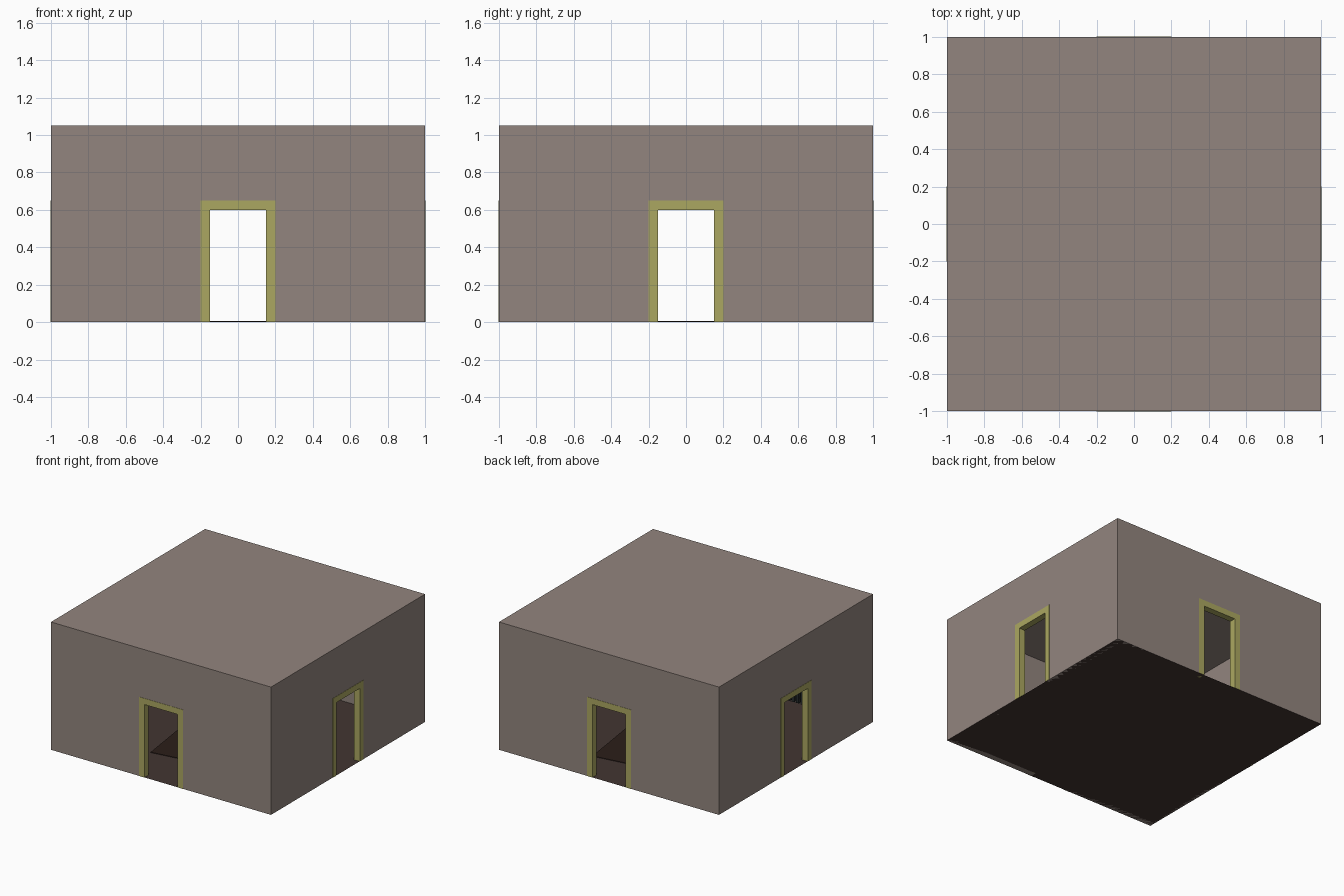
import bpy, bmesh
from math import radians
from mathutils import Matrix, Vector

if "Cube" in bpy.data.objects:
    bpy.data.objects.remove(bpy.data.objects["Cube"])


def material(name, rgb):
    m = bpy.data.materials.new(name)
    m.diffuse_color = (*rgb, 1)
    m.use_nodes = True
    m.node_tree.nodes["Principled BSDF"].inputs["Base Color"].default_value = m.diffuse_color
    return m


WALL = material("warm_grey_plaster", (0.29, 0.235, 0.21))
TRIM = material("olive_trim", (0.41, 0.39, 0.12))
FLOOR = material("dark_floor", (0.055, 0.036, 0.031))
RUG = material("dark_rug", (0.024, 0.013, 0.010))
IRON = material("dark_iron", (0.02, 0.025, 0.025))


def finish(name, bm, mat):
    me = bpy.data.meshes.new(name)
    bm.to_mesh(me)
    bm.free()
    me.materials.append(mat)
    ob = bpy.data.objects.new(name, me)
    bpy.context.collection.objects.link(ob)
    return ob


def add_box(bm, lo, hi):
    lo, hi = Vector(lo), Vector(hi)
    bmesh.ops.create_cube(bm, size=1, matrix=Matrix.Translation((lo + hi) / 2)
                          @ Matrix.Diagonal((*(hi - lo), 1)))


def slab(name, profile, y0, y1, angle, mat):
    """Extrude an x-z outline from y0 to y1, then turn it around z."""
    bm = bmesh.new()
    face = bm.faces.new([bm.verts.new((x, y0, z)) for x, z in profile])
    res = bmesh.ops.extrude_face_region(bm, geom=[face])
    moved = [v for v in res["geom"] if isinstance(v, bmesh.types.BMVert)]
    bmesh.ops.translate(bm, verts=moved, vec=(0, y1 - y0, 0))
    bmesh.ops.recalc_face_normals(bm, faces=bm.faces)
    bm.transform(Matrix.Rotation(radians(angle), 4, "Z"))
    return finish(name, bm, mat)


def arch(half_out, top_out, half_in, top_in):
    """Outline of an upside-down U standing on z = 0."""
    return [(-half_out, 0), (-half_out, top_out), (half_out, top_out), (half_out, 0),
            (half_in, 0), (half_in, top_in), (-half_in, top_in), (-half_in, 0)]


# Walls with door openings, and the door frames lining them
T = 0.05
for i, side in enumerate(("front", "right", "back", "left")):
    half = 1.0 if i % 2 == 0 else 1.0 - T
    slab(side + "_wall", arch(half, 1.0, 0.17, 0.62), -1, -1 + T, 90 * i, WALL)
    slab(side + "_door_frame", arch(0.2, 0.65, 0.15, 0.6),
         -1.002, -1 + T + 0.002, 90 * i, TRIM)

# Flat roof slab
bm = bmesh.new()
add_box(bm, (-1, -1, 1.0), (1, 1, 1.05))
finish("roof", bm, WALL)

# Floor sheet
bm = bmesh.new()
bmesh.ops.create_grid(bm, x_segments=1, y_segments=1, size=1)
finish("floor", bm, FLOOR)

# Rug lying slightly askew
bm = bmesh.new()
add_box(bm, (-0.45, -0.6, 0.001), (0.45, 0.6, 0.005))
rug = finish("rug", bm, RUG)
rug.location.y = 0.04
rug.rotation_euler.z = radians(8)

# Ribbed radiator against the inside of the front wall
bm = bmesh.new()
for k in range(13):
    x = -0.25 - 0.04 * k
    add_box(bm, (x - 0.012, -0.93, 0.05), (x + 0.012, -0.86, 0.25))
for z in (0.08, 0.2):
    add_box(bm, (-0.73, -0.91, z), (-0.25, -0.88, z + 0.02))
finish("radiator", bm, IRON)
